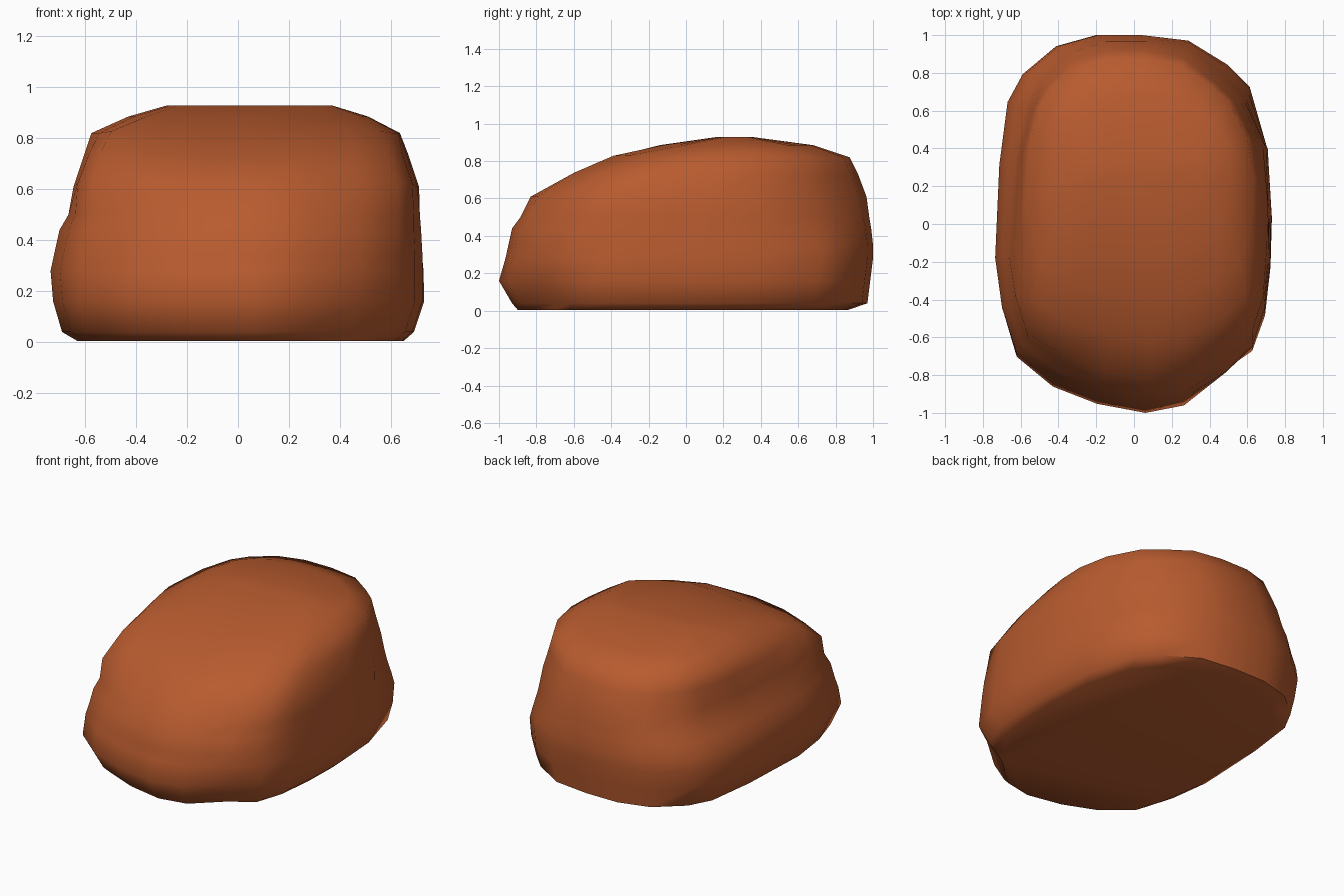
import bpy, bmesh, math
from mathutils import Vector

cube = bpy.data.objects.get("Cube")
if cube:
    bpy.data.objects.remove(cube, do_unlink=True)

# Rust brown stone
rust = bpy.data.materials.new("rust_brown_stone")
rust.use_nodes = True
colour = (0.48, 0.105, 0.028, 1)
rust.diffuse_color = colour
bsdf = rust.node_tree.nodes["Principled BSDF"]
bsdf.inputs["Base Color"].default_value = colour
bsdf.inputs["Roughness"].default_value = 0.9

# Irregular plan outline, as fractions of half width and half length
outline = [(.08, -1), (.36, -.96), (.65, -.8), (.86, -.68), (.95, -.48), (.99, -.22),
           (1, .04), (.97, .38), (.84, .72), (.68, .84), (.39, .97), (.05, 1),
           (-.27, 1), (-.56, .94), (-.8, .79), (-.91, .64), (-.97, .3), (-1, -.2),
           (-.95, -.47), (-.85, -.69), (-.58, -.84), (-.27, -.95)]

# Layers: height, left edge, right edge, front edge, back edge
layers = [(.005, -.63, .65, -.90, .87), (.04, -.69, .69, -.93, .97),
          (.16, -.725, .73, -1, .985), (.28, -.735, .73, -.965, 1),
          (.35, -.72, .73, -.95, 1), (.44, -.70, .725, -.93, .99),
          (.50, -.665, .72, -.885, .98), (.61, -.645, .71, -.83, .965),
          (.73, -.605, .67, -.61, .92), (.82, -.575, .635, -.40, .875),
          (.885, -.43, .51, -.14, .68), (.928, -.28, .37, .16, .36)]

# Worn hollows and bulges: centre, radius, push
dents = [((.5, -.78, .1), .2, (-.01, .04, 0)),
         ((.47, -.8, .32), .22, (.015, -.025, 0)),
         ((-.45, -.82, .15), .3, (-.01, -.02, 0)),
         ((.55, .75, .68), .4, (-.05, -.045, 0)),
         ((-.55, .75, .74), .35, (.03, -.02, 0)),
         ((-.5, -.46, .76), .34, (-.03, -.04, .02)),
         ((.5, -.46, .74), .36, (.015, -.035, .02)),
         ((-.62, .5, .52), .25, (.03, -.02, 0)),
         ((.72, .2, .40), .2, (-.02, 0, 0))]


def worn(point):
    result = point.copy()
    for centre, radius, push in dents:
        reach = (point - Vector(centre)).length / radius
        if reach < 1:
            result += Vector(push) * (1 - reach * reach)
    return result


# Boulder: lofted layers with closed ends
bm = bmesh.new()
rings = []
for z, x0, x1, y0, y1 in layers:
    rings.append([bm.verts.new(worn(Vector(((x0 + x1) / 2 + u * (x1 - x0) / 2,
                                            (y0 + y1) / 2 + v * (y1 - y0) / 2, z))))
                  for u, v in outline])
n = len(outline)
for low, high in zip(rings, rings[1:]):
    for i in range(n):
        j = (i + 1) % n
        bm.faces.new((low[i], low[j], high[j], high[i]))
bm.faces.new(rings[0][::-1])
bm.faces.new(rings[-1])
bmesh.ops.recalc_face_normals(bm, faces=bm.faces)
mesh = bpy.data.meshes.new("boulder")
bm.to_mesh(mesh)
bm.free()
mesh.materials.append(rust)
boulder = bpy.data.objects.new("boulder", mesh)
bpy.context.collection.objects.link(boulder)

# Soft shading with crisp ridges
bpy.ops.object.select_all(action='DESELECT')
bpy.context.view_layer.objects.active = boulder
boulder.select_set(True)
bpy.ops.object.shade_smooth_by_angle(angle=math.radians(55))
